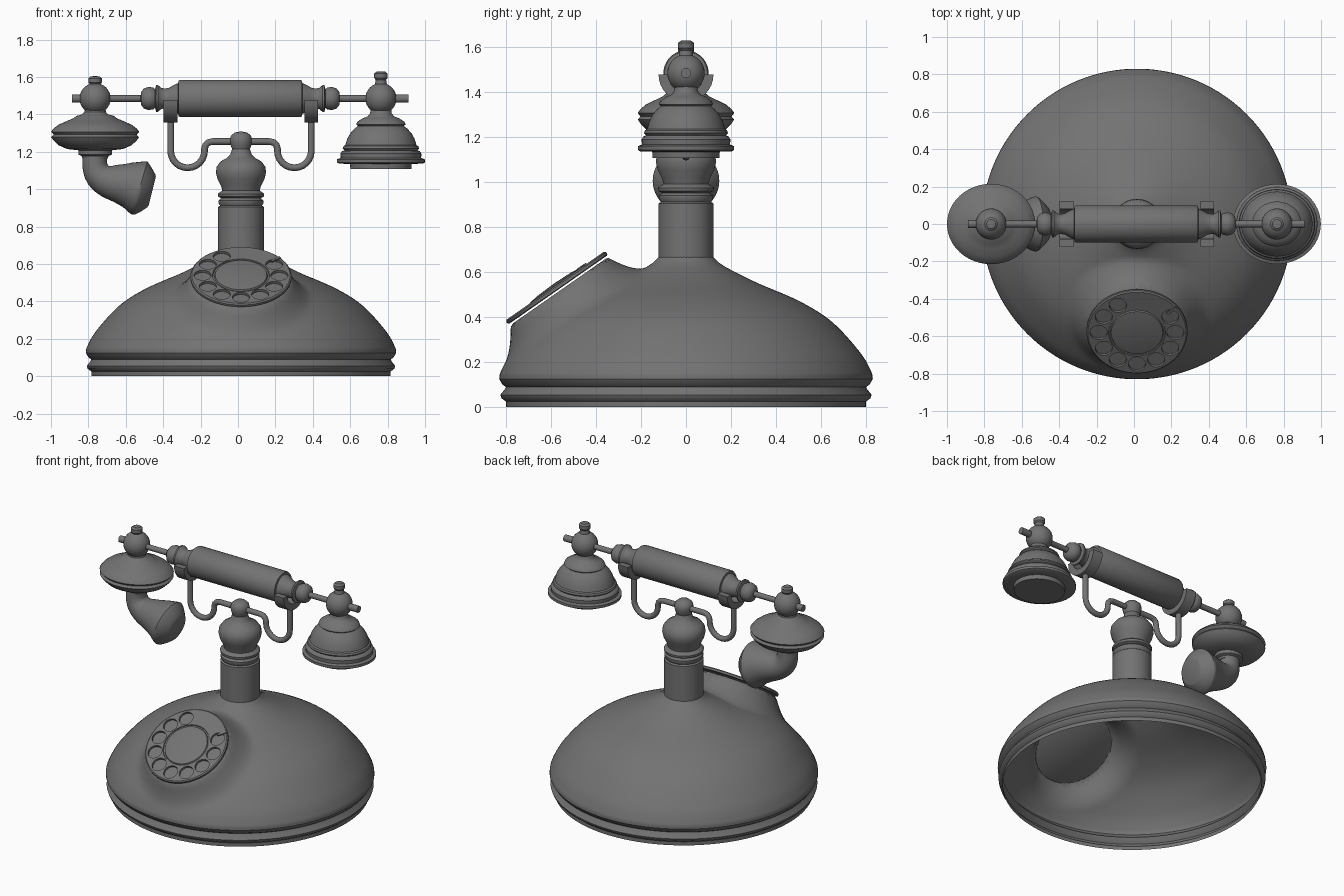
import bpy, bmesh
from math import sin, cos, pi, radians
from mathutils import Vector, Matrix

if "Cube" in bpy.data.objects:
    bpy.data.objects.remove(bpy.data.objects["Cube"])

grey = bpy.data.materials.new("dark_grey")
grey.use_nodes = True
grey.diffuse_color = (0.17, 0.17, 0.17, 1)
grey.node_tree.nodes["Principled BSDF"].inputs["Base Color"].default_value = grey.diffuse_color

MID = 0.016       # axis of the base and post
BAR_Z = 1.485     # axis of the handset
EAR_X = 0.764     # distance of the ear and mouth pieces


def finish(name, bm, angle=35):
    mesh = bpy.data.meshes.new(name)
    bm.to_mesh(mesh)
    bm.free()
    obj = bpy.data.objects.new(name, mesh)
    bpy.context.collection.objects.link(obj)
    mesh.materials.append(grey)
    smooth(obj, angle)
    return obj


def smooth(obj, angle):
    bpy.ops.object.select_all(action='DESELECT')
    obj.select_set(True)
    bpy.context.view_layer.objects.active = obj
    bpy.ops.object.shade_smooth_by_angle(angle=radians(angle))


def skin(rings, caps=True):
    """Bridge a list of vertex rings into a surface."""
    bm = bmesh.new()
    loops = [[bm.verts.new(p) for p in ring] for ring in rings]
    n = len(loops[0])
    for a, b in zip(loops, loops[1:]):
        for j in range(n):
            k = (j + 1) % n
            bm.faces.new((a[j], a[k], b[k], b[j]))
    if caps:
        bm.faces.new(loops[0][::-1])
        bm.faces.new(loops[-1])
        bmesh.ops.remove_doubles(bm, verts=bm.verts, dist=1e-5)
        bmesh.ops.recalc_face_normals(bm, faces=bm.faces)
    return bm


def lathe_rings(profile, segs):
    return [[Vector((r * cos(2 * pi * j / segs), r * sin(2 * pi * j / segs), z))
             for j in range(segs)] for r, z in profile]


def lathe(name, profile, loc=(0, 0, 0), segs=48, flat_y=1.0):
    obj = finish(name, skin(lathe_rings(profile, segs)))
    obj.location = loc
    obj.scale.y = flat_y
    return obj


def tube(name, path, segs=16):
    """Round tube through (x, z, radius) points in the y = 0 plane."""
    pts = [Vector((x, 0, z)) for x, z, r in path]
    side = Vector((0, 1, 0))
    rings = []
    for i, p in enumerate(pts):
        t = (pts[min(i + 1, len(pts) - 1)] - pts[max(i - 1, 0)]).normalized()
        n = side.cross(t)
        rings.append([p + path[i][2] * (n * cos(2 * pi * j / segs) + side * sin(2 * pi * j / segs))
                      for j in range(segs)])
    return finish(name, skin(rings), 40)


def spline(points, steps):
    """Catmull-Rom curve through profile points."""
    pts = [Vector(p) for p in points]
    pts = [2 * pts[0] - pts[1]] + pts + [2 * pts[-1] - pts[-2]]
    out = []
    for a, b, c, d in zip(pts, pts[1:], pts[2:], pts[3:]):
        for s in range(steps):
            t = s / steps
            out.append(0.5 * (2 * b + (c - a) * t + (2 * a - 5 * b + 4 * c - d) * t * t
                              + (3 * b - a - 3 * c + d) * t ** 3))
    return out + [pts[-2]]


# Hollow base shell, raised around the dial seat
TILT = radians(34.9)
dial_pos = Vector((MID, -0.575, 0.532))
dial_n = Vector((0, -sin(TILT), cos(TILT)))
foot = [(0.8, 0), (0.8, 0.025), (0.82, 0.04), (0.825, 0.055), (0.805, 0.08), (0.8, 0.09), (0.815, 0.1)]
dome = spline([(0.83, 0.125), (0.822, 0.16), (0.773, 0.244), (0.65, 0.378), (0.506, 0.47),
               (0.315, 0.553), (0.2, 0.61), (0.15, 0.64), (0.12, 0.668)], 8)
bm = skin(lathe_rings(foot + [tuple(p) for p in dome], 160), caps=False)
dist = {}
for v in bm.verts:
    v.co.x += MID
    rel = v.co - dial_pos
    height = rel.dot(dial_n)
    d = (rel - height * dial_n).length
    if v.co.z > 0.12 and v.co.y < 0:
        dist[v] = d
        u = min(max((d - 0.262) / 0.118, 0), 1)
        v.co += dial_n * (1 - u) ** 2 * (-0.02 - height)
bmesh.ops.delete(bm, geom=[f for f in bm.faces if all(dist.get(v, 1) < 0.25 for v in f.verts)],
                 context='FACES')
for v in bm.verts:
    if v.is_boundary and v.co.z > 0.2 and (v.co - dial_pos).length < 0.3:
        rel = v.co - dial_pos
        h = rel.dot(dial_n) * dial_n
        v.co = dial_pos + h + (rel - h).normalized() * 0.25
finish("base_shell", bm, 40)

# Dial plate with finger holes
dial = lathe("dial", [(0, -0.012), (0.264, -0.012), (0.27, -0.008), (0.27, 0.004), (0.263, 0.01),
                      (0.152, 0.01), (0.15, 0.004), (0.142, 0.004), (0.138, 0.012),
                      (0.09, 0.018), (0, 0.021)], segs=64)
bm = bmesh.new()
for i in range(10):
    a = radians(120 + 30 * i)
    bmesh.ops.create_cone(bm, cap_ends=True, segments=24, radius1=0.046, radius2=0.046, depth=0.04,
                          matrix=Matrix.Translation((0.205 * cos(a), 0.205 * sin(a), 0.015)))
cutter = finish("hole_cutter", bm)
cutter.hide_render = True
mod = dial.modifiers.new("holes", 'BOOLEAN')
mod.operation = 'DIFFERENCE'
mod.solver = 'EXACT'
mod.object = cutter
bpy.context.view_layer.update()
bpy.context.view_layer.objects.active = dial
bpy.ops.object.modifier_apply(modifier=mod.name)
bpy.data.objects.remove(cutter)
smooth(dial, 35)
dial.location = dial_pos
dial.rotation_euler.x = TILT

# Finger stop
bm = bmesh.new()
bmesh.ops.create_cube(bm, size=1, matrix=Matrix.Rotation(TILT, 4, 'X') @ Matrix.Rotation(radians(38), 4, 'Z')
                      @ Matrix.Translation((0.235, 0, 0.012)) @ Matrix.Diagonal((0.06, 0.014, 0.008, 1)))
finish("finger_stop", bm).location = dial_pos

# Turned post
lathe("post", [(0, 0.64), (0.122, 0.64), (0.122, 0.905), (0.112, 0.912), (0.12, 0.925), (0.12, 0.94),
               (0.106, 0.952), (0.122, 0.96), (0.124, 0.975), (0.112, 0.985), (0.1, 0.992),
               (0.106, 1.015), (0.126, 1.055), (0.134, 1.09), (0.13, 1.12), (0.11, 1.148),
               (0.076, 1.167), (0.058, 1.185), (0.048, 1.215), (0.055, 1.235), (0.06, 1.26),
               (0.054, 1.285), (0.034, 1.303), (0, 1.309)], (MID, 0, 0))

# Cradle wires and the forks they carry
wire = [(0, 1.255), (0.15, 1.255)]
wire += [(0.155 + 0.04 * sin(a), 1.215 + 0.04 * cos(a)) for a in (pi / 6, pi / 3, pi / 2)]
wire += [(0.2855 - 0.0905 * cos(pi * i / 12), 1.205 - 0.0905 * sin(pi * i / 12)) for i in range(13)]
wire += [(0.376, 1.37)]
for side, label in ((1, "left"), (-1, "right")):
    tube(label + "_cradle_wire", [(MID + side * x, z, 0.018) for x, z in wire])
    x = MID + side * 0.376
    arc = []
    for i in range(17):
        a = pi + pi * i / 16
        arc.append([Vector((x + dx, r * cos(a), 1.478 + r * sin(a)))
                    for dx, r in ((-0.037, 0.08), (0.037, 0.08), (0.037, 0.122), (-0.037, 0.122))])
    finish(label + "_cradle_fork", skin(arc))

# Handset grip with turned ends and rod, one half mirrored
half = [(0.095, 0.33), (0.1, 0.322), (0.1, 0.0)]
end = [(0, 0.9), (0.022, 0.9), (0.022, 0.8), (0.018, 0.79), (0.018, 0.532), (0.035, 0.53),
       (0.054, 0.515), (0.062, 0.49), (0.058, 0.465), (0.05, 0.455), (0.072, 0.45), (0.072, 0.44),
       (0.058, 0.425), (0.052, 0.405), (0.058, 0.38), (0.075, 0.35), (0.082, 0.332)]
top = end + half
grip = lathe("handset_grip", [(r, -z) for r, z in top] + [(r, z) for r, z in top[-2::-1]], (0.012, 0, BAR_Z))
grip.rotation_euler.y = pi / 2

# Ball joints with finials
for side, label, knob in ((1, "left", 1.63), (-1, "right", 1.605)):
    ball = [(0.083 * sin(pi * i / 16), -0.083 * cos(pi * i / 16)) for i in range(15)]
    k = knob - BAR_Z
    ball += [(0.028, k - 0.045), (0.036, k - 0.035), (0.036, k - 0.012), (0.024, k - 0.002), (0, k)]
    lathe(label + "_ball_joint", ball, (side * EAR_X, 0, BAR_Z), 32)

# Earpiece bell
lathe("earpiece_bell", [(0, 1.107), (0.163, 1.107), (0.165, 1.135), (0.225, 1.137), (0.235, 1.143),
                        (0.235, 1.16), (0.215, 1.167), (0.217, 1.19), (0.208, 1.203), (0.195, 1.208),
                        (0.205, 1.218), (0.2, 1.23), (0.19, 1.236), (0.18, 1.27), (0.163, 1.3),
                        (0.14, 1.325), (0.122, 1.338), (0.132, 1.346), (0.126, 1.36), (0.1, 1.378),
                        (0.07, 1.39), (0.058, 1.405), (0.055, 1.43), (0, 1.43)],
      (EAR_X, 0, 0), flat_y=0.91)

# Mouthpiece disc and horn
lathe("mouthpiece_disc", [(0, 1.165), (0.068, 1.165), (0.072, 1.178), (0.09, 1.185), (0.09, 1.208),
                          (0.15, 1.215), (0.195, 1.235), (0.222, 1.26), (0.235, 1.278), (0.222, 1.292),
                          (0.236, 1.307), (0.222, 1.325), (0.195, 1.345), (0.15, 1.365), (0.115, 1.38),
                          (0.1, 1.392), (0.07, 1.4), (0.058, 1.412), (0.055, 1.435), (0, 1.435)],
      (-EAR_X, 0, 0), flat_y=0.91)
horn = spline([(-0.765, 1.185, 0.064), (-0.765, 1.125, 0.067), (-0.745, 1.077, 0.075),
               (-0.7, 1.045, 0.087), (-0.635, 1.03, 0.105), (-0.58, 1.02, 0.126),
               (-0.54, 1.01, 0.144)], 3)
lip = [(-0.525, 1.006, 0.148), (-0.515, 1.003, 0.143), (-0.49, 0.997, 0.12), (-0.463, 0.99, 0.09),
       (-0.459, 0.989, 0.08)]
tube("mouthpiece_horn", [tuple(p) for p in horn] + lip, 40)
